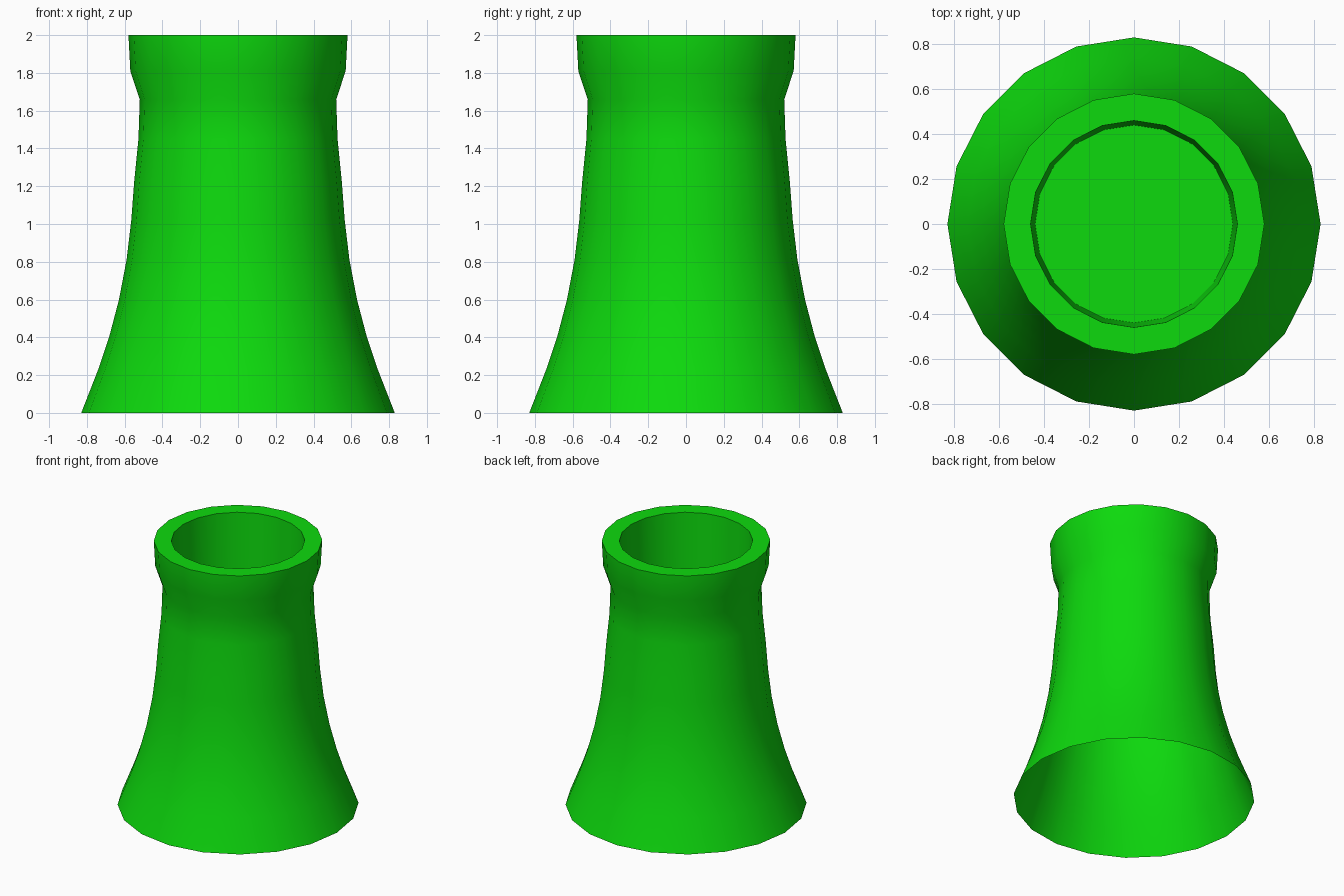
import bpy, bmesh
from math import cos, sin, tau, radians

cube = bpy.data.objects.get("Cube")
if cube:
    bpy.data.objects.remove(cube, do_unlink=True)

SIDES = 20

# Wall profile as (radius, height): up the outside, over the rim, down the throat
outer = [(0.83, 0), (0.74, 0.23), (0.68, 0.41), (0.63, 0.6), (0.59, 0.81),
         (0.565, 1.02), (0.55, 1.22), (0.527, 1.45), (0.52, 1.66),
         (0.57, 1.81), (0.58, 2)]
throat = [(0.46, 2), (0.44, 1.45)]

green = bpy.data.materials.new("bright_green")
green.use_nodes = True
colour = (0.004, 0.7, 0.004, 1)
green.diffuse_color = colour
green.node_tree.nodes["Principled BSDF"].inputs["Base Color"].default_value = colour


def ring(bm, radius, z):
    return [bm.verts.new((radius * cos(tau * i / SIDES), radius * sin(tau * i / SIDES), z))
            for i in range(SIDES)]


# Revolve the profile, leaving the base open and closing the throat floor
bm = bmesh.new()
rings = [ring(bm, r, z) for r, z in outer + throat]
for low, high in zip(rings, rings[1:]):
    for i in range(SIDES):
        j = (i + 1) % SIDES
        bm.faces.new((low[i], low[j], high[j], high[i]))
bm.faces.new(rings[-1])

mesh = bpy.data.meshes.new("cooling_tower")
bm.to_mesh(mesh)
bm.free()
mesh.materials.append(green)
tower = bpy.data.objects.new("cooling_tower", mesh)
bpy.context.collection.objects.link(tower)

# Smooth walls with crisp rim and floor edges
bpy.ops.object.select_all(action='DESELECT')
tower.select_set(True)
bpy.context.view_layer.objects.active = tower
bpy.ops.object.shade_smooth_by_angle(angle=radians(35))
